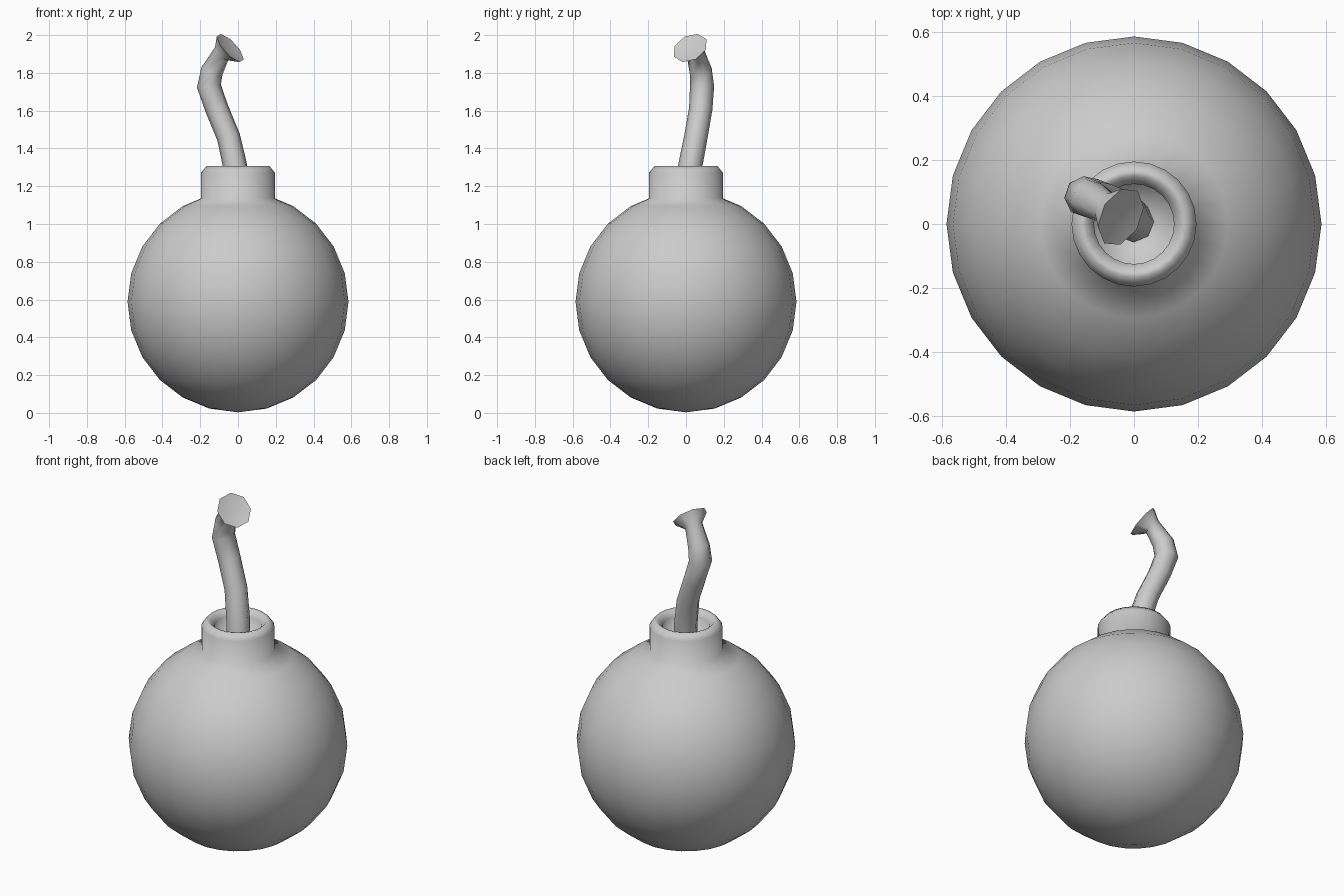
import bpy, bmesh, math
from mathutils import Vector

if "Cube" in bpy.data.objects:
    bpy.data.objects.remove(bpy.data.objects["Cube"])


def make_object(name, bm):
    bmesh.ops.recalc_face_normals(bm, faces=bm.faces)
    mesh = bpy.data.meshes.new(name)
    bm.to_mesh(mesh)
    bm.free()
    obj = bpy.data.objects.new(name, mesh)
    bpy.context.collection.objects.link(obj)
    return obj


def bridge(bm, a, b):
    n = len(a)
    for i in range(n):
        bm.faces.new((a[i], a[(i + 1) % n], b[(i + 1) % n], b[i]))


def cap(bm, ring, centre):
    c = bm.verts.new(centre)
    for i in range(len(ring)):
        bm.faces.new((ring[i], ring[(i + 1) % len(ring)], c))


# Round body with the hollow collar, one turned surface
SIDES, R, CZ = 24, 0.585, 0.588
profile = [(R * math.sin(math.radians(a)), CZ - R * math.cos(math.radians(a)))
           for a in range(15, 151, 15)]
profile += [(0.195, 1.136), (0.195, 1.272), (0.167, 1.307),
            (0.150, 1.303), (0.125, 1.275), (0.125, 1.19)]
bm = bmesh.new()
rings = [[bm.verts.new((r * math.cos(math.tau * i / SIDES),
                        r * math.sin(math.tau * i / SIDES), z))
          for i in range(SIDES)] for r, z in profile]
for a, b in zip(rings, rings[1:]):
    bridge(bm, a, b)
cap(bm, rings[0], (0, 0, CZ - R))
cap(bm, rings[-1], (0, 0, 1.19))
body = make_object("bomb_body", bm)
for p in body.data.polygons:
    p.use_smooth = True

# Bent fuse: eight-sided tube swept along a path, flared at the tip
path = [((0.0, 0.005, 1.17), 0.064), ((-0.015, 0.022, 1.305), 0.064),
        ((-0.050, 0.052, 1.46), 0.062), ((-0.112, 0.078, 1.61), 0.062),
        ((-0.154, 0.085, 1.73), 0.064), ((-0.138, 0.078, 1.81), 0.060),
        ((-0.085, 0.050, 1.905), 0.050), ((-0.041, 0.022, 1.932), 0.098)]
pts = [Vector(p) for p, _ in path]
tip_dir = Vector((0.68, -0.35, 0.64)).normalized()
bm = bmesh.new()
rings = []
side = Vector((1, 0, 0))
for i, (p, r) in enumerate(path):
    if i >= len(path) - 2:
        t = tip_dir
    else:
        t = (pts[i + 1] - pts[max(i - 1, 0)]).normalized()
    side = (side - t * side.dot(t)).normalized()
    up = t.cross(side)
    rings.append([bm.verts.new(pts[i] + r * (side * math.cos(math.tau * k / 8)
                                             + up * math.sin(math.tau * k / 8)))
                  for k in range(8)])
for a, b in zip(rings, rings[1:]):
    bridge(bm, a, b)
cap(bm, rings[0], pts[0])
cap(bm, rings[-1], pts[-1] - tip_dir * 0.02)
fuse = make_object("fuse", bm)
bpy.context.view_layer.objects.active = fuse
fuse.select_set(True)
bpy.ops.object.shade_smooth_by_angle(angle=math.radians(60))
